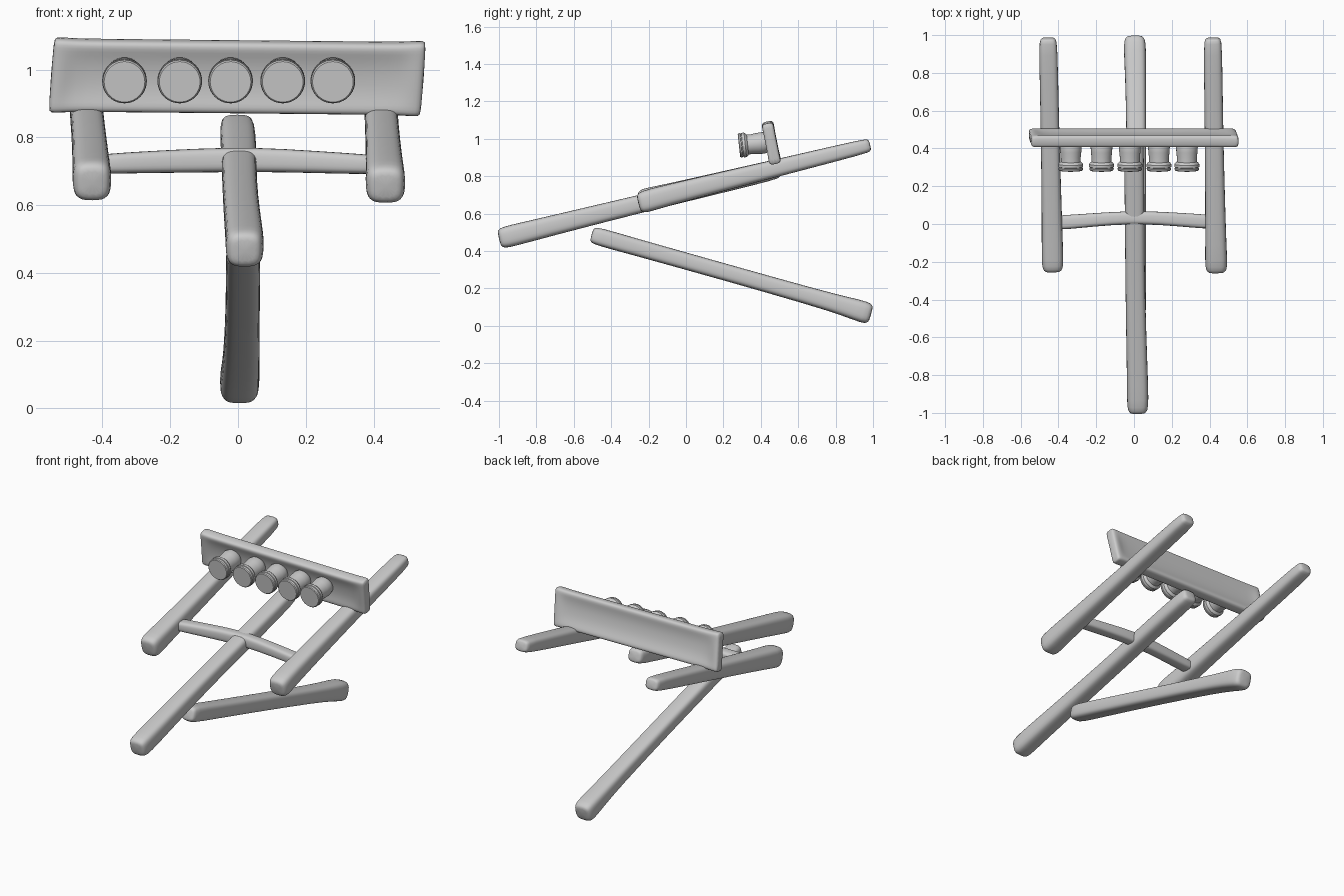
import bpy, bmesh, math
from mathutils import Vector

if "Cube" in bpy.data.objects:
    bpy.data.objects.remove(bpy.data.objects["Cube"])


def finish(name, bm, levels=0, angle=None):
    bmesh.ops.recalc_face_normals(bm, faces=bm.faces)
    me = bpy.data.meshes.new(name)
    bm.to_mesh(me)
    bm.free()
    ob = bpy.data.objects.new(name, me)
    bpy.context.collection.objects.link(ob)
    for p in me.polygons:
        p.use_smooth = True
    if levels:
        mod = ob.modifiers.new("smooth", 'SUBSURF')
        mod.levels = mod.render_levels = levels
    if angle:
        bpy.ops.object.select_all(action='DESELECT')
        ob.select_set(True)
        bpy.context.view_layer.objects.active = ob
        bpy.ops.object.shade_smooth_by_angle(angle=math.radians(angle))
    return ob


def skin(bm, rings, closed_ends=True):
    """Bridge rings of points into a tube."""
    vr = [[bm.verts.new(p) for p in r] for r in rings]
    n = len(vr[0])
    for a, b in zip(vr, vr[1:]):
        for i in range(n):
            bm.faces.new((a[i], a[(i + 1) % n], b[(i + 1) % n], b[i]))
    if closed_ends:
        bm.faces.new(vr[0])
        bm.faces.new(vr[-1])


def beam(name, stations, side):
    """Rounded-square timber through stations (x, y, z, width, height)."""
    first, last = Vector(stations[0][:3]), Vector(stations[-1][:3])
    t = (last - first).normalized()
    side = Vector(side)
    side = (side - t * side.dot(t)).normalized()
    up = side.cross(t)

    def ring(c, w, h):
        pts = []
        for i in range(16):
            a = 2 * math.pi * (i + 0.5) / 16
            ca, sa = math.cos(a), math.sin(a)
            u = math.copysign(abs(ca) ** 0.6, ca) * w / 2
            v = math.copysign(abs(sa) ** 0.6, sa) * h / 2
            pts.append(c + side * u + up * v)
        return pts

    rings = []
    for d, k in ((0, 0.62), (0.008, 0.82), (0.03, 1.0)):      # rounded start
        rings.append(ring(first + t * d, stations[0][3] * k, stations[0][4] * k))
    for x, y, z, w, h in stations[1:-1]:
        rings.append(ring(Vector((x, y, z)), w, h))
    for d, k in ((0.03, 1.0), (0.008, 0.82), (0, 0.62)):      # rounded end
        rings.append(ring(last - t * d, stations[-1][3] * k, stations[-1][4] * k))
    bm = bmesh.new()
    skin(bm, rings)
    return finish(name, bm, 1)


X, Y = (1, 0, 0), (0, 1, 0)

# Long sloping timbers
beam("centre_beam", [(0.02, -1.0, 0.465, 0.115, 0.118), (0.02, -0.88, 0.495, 0.114, 0.114),
                     (0.012, -0.6, 0.565, 0.108, 0.105), (0.004, -0.2, 0.663, 0.103, 0.096),
                     (0.003, 0.2, 0.76, 0.106, 0.094), (-0.003, 0.5, 0.833, 0.106, 0.092)], X)
beam("left_beam", [(-0.43, -0.25, 0.665, 0.118, 0.128), (-0.432, -0.14, 0.692, 0.114, 0.116),
                   (-0.438, 0.2, 0.775, 0.104, 0.104), (-0.447, 0.6, 0.872, 0.098, 0.09),
                   (-0.455, 0.985, 0.967, 0.1, 0.08)], X)
beam("right_beam", [(0.436, -0.255, 0.655, 0.122, 0.122), (0.434, -0.14, 0.688, 0.114, 0.116),
                    (0.428, 0.2, 0.773, 0.104, 0.104), (0.422, 0.6, 0.872, 0.098, 0.09),
                    (0.417, 0.985, 0.967, 0.1, 0.08)], X)

# Lower brace with a flared foot
beam("lower_leg", [(0.015, -0.505, 0.488, 0.1, 0.098), (0.015, -0.3, 0.43, 0.102, 0.092),
                   (0.014, 0.2, 0.29, 0.102, 0.09), (0.01, 0.7, 0.148, 0.108, 0.093),
                   (0.006, 0.86, 0.102, 0.116, 0.106), (0.004, 0.99, 0.062, 0.12, 0.122)], X)

# Bowed crossbar
beam("crossbar", [(-0.42, 0.008, 0.722, 0.078, 0.06), (-0.3, 0.014, 0.726, 0.074, 0.064),
                  (-0.12, 0.03, 0.732, 0.07, 0.072), (0.05, 0.035, 0.735, 0.07, 0.074),
                  (0.22, 0.025, 0.728, 0.072, 0.066), (0.42, 0.012, 0.72, 0.078, 0.06)], Y)

# Tilted board with a raised rim all round
bm = bmesh.new()
rows = [(-1, 0.02), (-0.93, 0.03), (-0.8, 0.032), (-0.6, 0.025), (-0.3, 0.019), (0, 0.018),
        (0.3, 0.019), (0.6, 0.025), (0.8, 0.032), (0.93, 0.03), (1, 0.02)]
cols = [(0.55, 0.6, 1), (0.543, 0.95, 1), (0.52, 1, 1), (0.495, 1, 0.5), (0.46, 1, 0.1), (0.3, 1, 0)]
cols = [(-x, k, r) for x, k, r in cols] + cols[::-1]
rings = []
for x, k, rim in cols:
    ring = []
    for sgn, seq in ((-1, rows), (1, rows[::-1])):
        for s, th in seq:
            half = (th + (max(th, 0.031 if abs(s) < 0.9 else th) - th) * rim) * k
            hs = s * (1 + 0.03 * rim) * (0.97 if k < 0.7 else 1)
            ring.append((x + 0.008 * s - 0.002, 0.456 - 0.021 * hs + sgn * half,
                         0.979 + 0.106 * hs - 0.01 * x + sgn * half * 0.2))
    rings.append(ring)
skin(bm, rings)
finish("board", bm, 1)

# Row of five flanged pots on the board front: (distance along axis, radius)
profile = [(0, 0.060), (0.004, 0.064), (0.012, 0.065), (0.014, 0.062), (0.018, 0.062),
           (0.020, 0.066), (0.034, 0.066), (0.042, 0.060), (0.047, 0.053), (0.07, 0.053),
           (0.10, 0.056), (0.13, 0.058), (0.15, 0.053), (0.16, 0.045)]
axis = Vector((0, 1, 0.11)).normalized()
up = Vector((1, 0, 0)).cross(axis)
for n, cx in enumerate((-0.335, -0.172, -0.022, 0.132, 0.28)):
    base = Vector((cx, 0.283, 0.964))
    bm = bmesh.new()
    skin(bm, [[base + axis * d + Vector((math.cos(a), 0, 0)) * r + up * math.sin(a) * r
               for a in (2 * math.pi * i / 40 for i in range(40))] for d, r in profile])
    finish(f"pot_{n + 1}", bm, angle=35)
